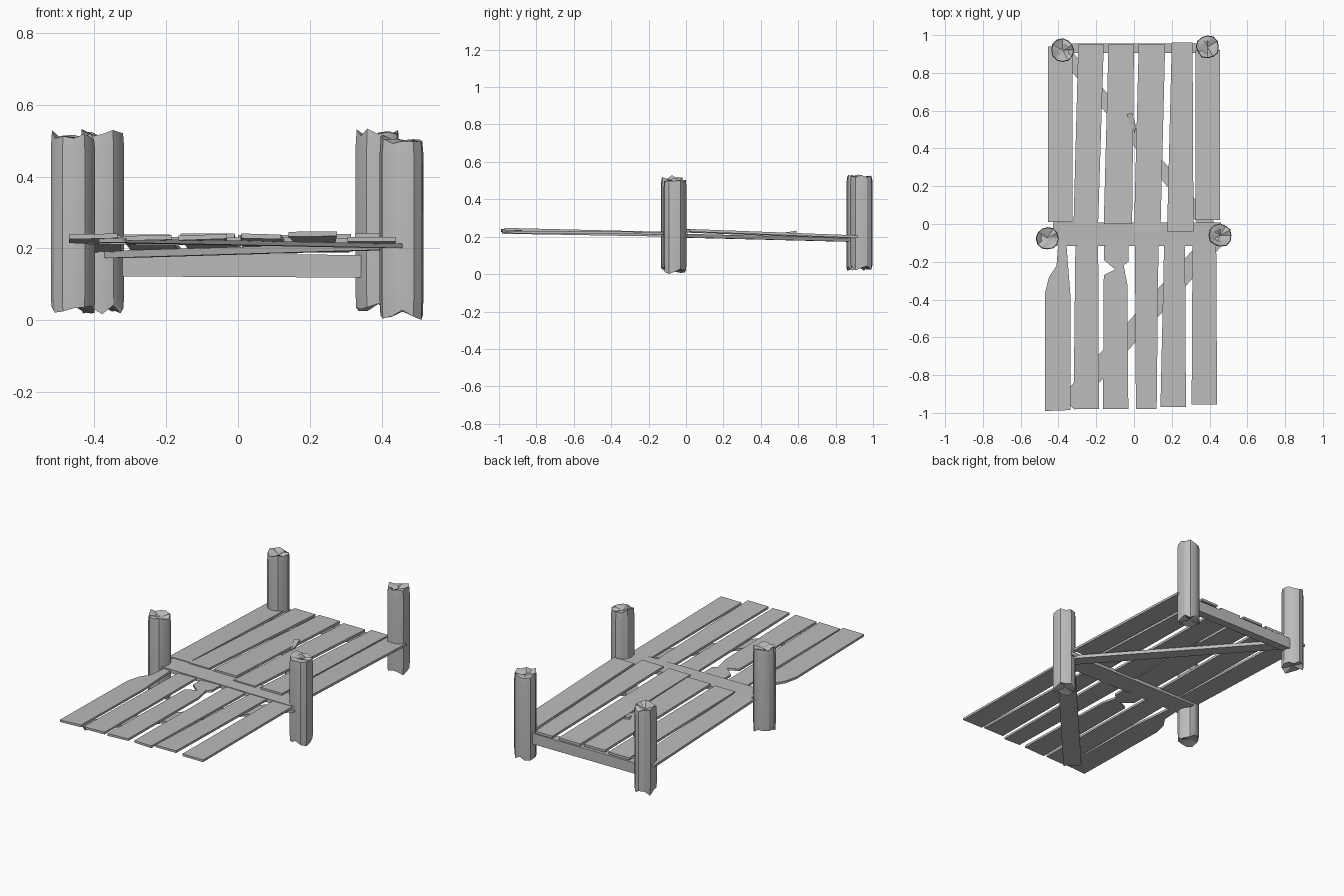
import bpy, bmesh, math, random
from mathutils import Vector

random.seed(4)
cube = bpy.data.objects.get("Cube")
if cube:
    bpy.data.objects.remove(cube)

wood = bpy.data.materials.new("weathered grey")
wood.use_nodes = True
GREY = (0.5, 0.5, 0.5, 1)
wood.diffuse_color = GREY
wood.node_tree.nodes["Principled BSDF"].inputs["Base Color"].default_value = GREY


def finish(name, bm, smooth=False):
    bmesh.ops.recalc_face_normals(bm, faces=bm.faces)
    mesh = bpy.data.meshes.new(name)
    bm.to_mesh(mesh)
    bm.free()
    mesh.materials.append(wood)
    obj = bpy.data.objects.new(name, mesh)
    bpy.context.collection.objects.link(obj)
    if smooth:
        bpy.ops.object.select_all(action='DESELECT')
        obj.select_set(True)
        bpy.context.view_layer.objects.active = obj
        bpy.ops.object.shade_smooth_by_angle(angle=math.radians(28))
    return obj


def slab(name, outline, height, thick):
    """Board with a plan outline; height(x, y) gives its top surface."""
    bm = bmesh.new()
    top = bm.faces.new([bm.verts.new((x, y, height(x, y))) for x, y in outline])
    low = bmesh.ops.extrude_face_region(bm, geom=[top], use_keep_orig=True)
    moved = [v for v in low["geom"] if isinstance(v, bmesh.types.BMVert)]
    bmesh.ops.translate(bm, verts=moved, vec=(0, 0, -thick))
    return finish(name, bm)


def beam(name, a, b, width, thick):
    """Straight board between two top-centre points."""
    a, b = Vector(a), Vector(b)
    run = (b - a).to_2d()
    side = Vector((-run.y, run.x)).normalized() * width / 2
    pts = [a.to_2d() + side, a.to_2d() - side, b.to_2d() - side, b.to_2d() + side]

    def height(x, y):
        t = (Vector((x, y)) - a.to_2d()).dot(run) / run.length_squared
        return a.z + t * (b.z - a.z)
    return slab(name, [tuple(p) for p in pts], height, thick)


def slope(z0, z1, y0, y1, tilt=0, xc=0):
    return lambda x, y: z0 + (z1 - z0) * (y - y0) / (y1 - y0) + tilt * (x - xc)


def post(name, x, y, bottom, top, radius=0.062, sides=12):
    """Round timber with ragged, splintered ends."""
    bm = bmesh.new()
    rings = []
    radii = [radius * random.uniform(0.93, 1.04) for _ in range(sides)]
    for z, scale, rag in ((bottom, 0.97, 0.014), (bottom + 0.04, 1, 0),
                          (top - 0.04, 1, 0), (top, 0.95, 0.014),
                          (top - 0.008, 0.55, 0.01)):
        rings.append([bm.verts.new((
            x + math.cos(i * math.tau / sides) * r * scale,
            y + math.sin(i * math.tau / sides) * r * scale,
            z + random.uniform(-rag, rag))) for i, r in enumerate(radii)])
    for lo, hi in zip(rings, rings[1:]):
        for i in range(sides):
            j = (i + 1) % sides
            bm.faces.new((lo[i], lo[j], hi[j], hi[i]))
    for ring, z in ((rings[0], bottom + 0.01), (rings[-1], top - 0.015)):
        tip = bm.verts.new((x, y, z))
        for i in range(sides):
            bm.faces.new((ring[i], ring[(i + 1) % sides], tip))
    finish(name, bm, smooth=True)


# Four mooring posts
post("front_right_post", -0.457, -0.075, 0.03, 0.515)
post("front_left_post", 0.457, -0.06, 0.015, 0.505)
post("back_right_post", -0.378, 0.92, 0.03, 0.522)
post("back_left_post", 0.39, 0.937, 0.035, 0.522)

# Rear deck planks: near-end x range, far-end x range, near y, far y
rear = [(-0.455, -0.325, -0.455, -0.325, 0.01, 0.94),
        (-0.32, -0.19, -0.295, -0.16, 0, 0.95),
        (-0.16, -0.01, -0.135, 0, 0, 0.95),
        (0, 0.14, 0.025, 0.165, -0.04, 0.95),
        (0.175, 0.315, 0.2, 0.31, -0.04, 0.96),
        (0.325, 0.455, 0.325, 0.455, 0.02, 0.92)]
for i, (a, b, c, d, y0, y1) in enumerate(rear):
    lift = (i % 3) * 0.003
    slab(f"rear_plank_{i + 1}", [(a, y0), (b, y0), (d, y1), (c, y1)],
         slope(0.236 + lift, 0.2 + lift, 0, 0.95), 0.014)

# Front deck planks, two of them broken near the cross board
front = [[(-0.47, -0.99), (-0.335, -0.985), (-0.335, -0.4), (-0.36, -0.08),
          (-0.4, -0.08), (-0.41, -0.22), (-0.45, -0.28), (-0.47, -0.36)],
         [(-0.32, -0.98), (-0.185, -0.98), (-0.19, -0.08), (-0.31, -0.08)],
         [(-0.165, -0.98), (-0.03, -0.98), (-0.035, -0.32), (-0.055, -0.22),
          (-0.03, -0.2), (-0.03, -0.08), (-0.16, -0.08), (-0.16, -0.19),
          (-0.1, -0.24), (-0.16, -0.27)],
         [(0.01, -0.98), (0.12, -0.98), (0.13, -0.08), (0.005, -0.08)],
         [(0.14, -0.97), (0.275, -0.97), (0.27, -0.08), (0.16, -0.08)],
         [(0.305, -0.955), (0.44, -0.955), (0.435, -0.08), (0.31, -0.08)]]
ends = [0.24, 0.236, 0.238, 0.24, 0.247, 0.232]
for i, (outline, z) in enumerate(zip(front, ends)):
    centre = sum(p[0] for p in outline) / len(outline)
    slab(f"front_plank_{i + 1}", outline,
         slope(z, 0.225, -0.98, -0.08, random.uniform(-0.04, 0.04), centre), 0.013)

# Cross board between the posts, back beam and diagonal braces below the deck
beam("cross_board", (-0.43, -0.055, 0.233), (0.46, -0.055, 0.228), 0.125, 0.022)
beam("back_beam", (-0.335, 0.93, 0.185), (0.345, 0.93, 0.182), 0.05, 0.063)
beam("rear_brace", (0.42, -0.04, 0.216), (-0.345, 0.88, 0.193), 0.07, 0.02)
beam("front_brace", (0.42, -0.09, 0.213), (-0.35, -0.95, 0.228), 0.1, 0.012)

# Splinter standing up in the gap between rear planks
slab("splinter", [(-0.04, 0.58), (-0.01, 0.59), (0.01, 0.52), (0.005, 0.48)],
     slope(0.215, 0.232, 0.48, 0.59), 0.012)
